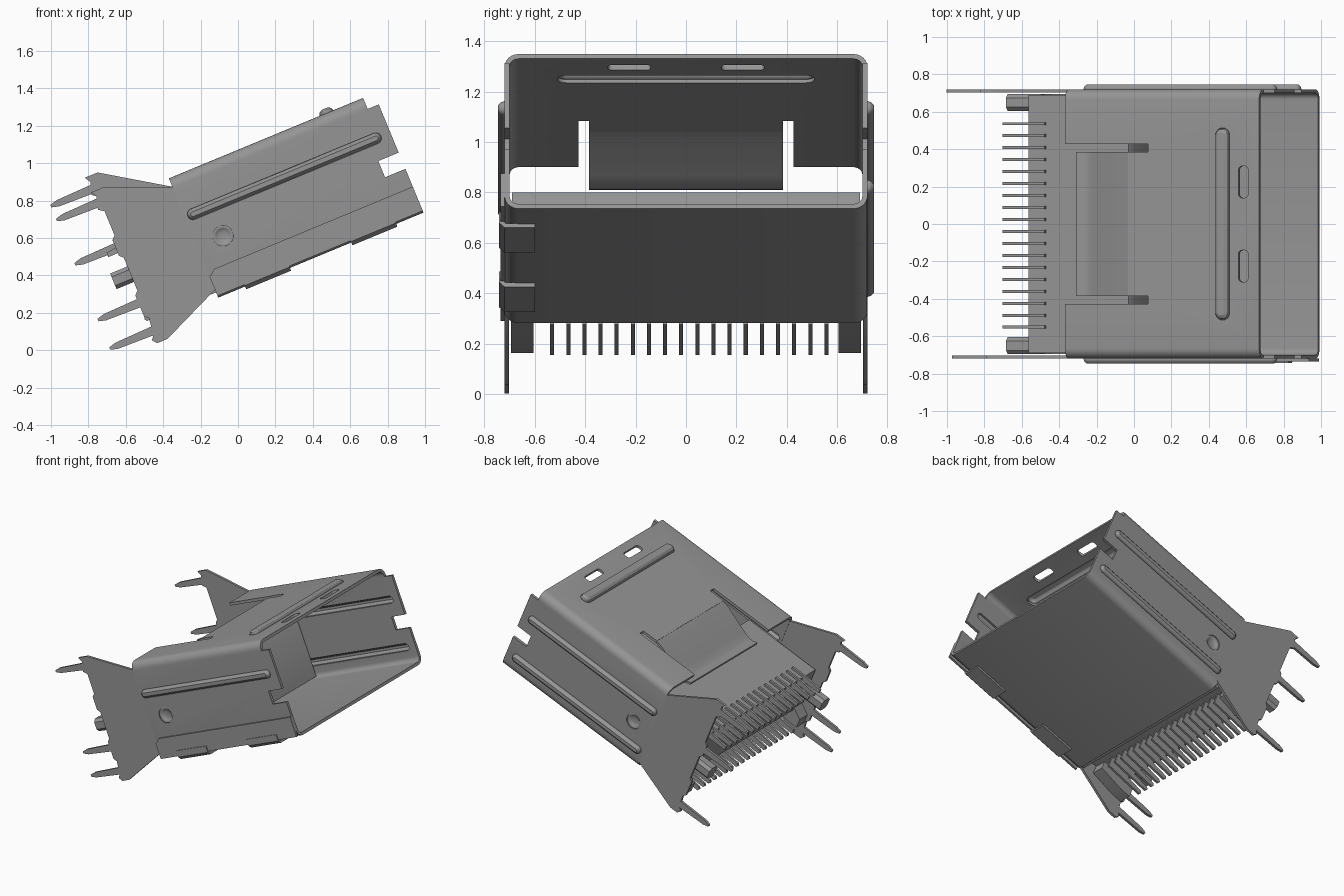
import bpy, bmesh, math
from mathutils import Matrix, Vector

cube = bpy.data.objects.get("Cube")
if cube:
    bpy.data.objects.remove(cube, do_unlink=True)

# One metal grey for everything
grey = bpy.data.materials.new("metal_grey")
grey.use_nodes = True
COLOUR = (0.3, 0.3, 0.3, 1)
grey.diffuse_color = COLOUR
grey.node_tree.nodes["Principled BSDF"].inputs["Base Color"].default_value = COLOUR

# Parts are built level (x along the shell), then tilted together
TILT = Matrix.Rotation(math.radians(-22.5), 4, 'Y')
PLACE = {'x': lambda a, b, t: Vector((t, a, b)),
         'y': lambda a, b, t: Vector((a, t, b)),
         'z': lambda a, b, t: Vector((a, b, t))}
parts = []


def finish(name, bm):
    bmesh.ops.recalc_face_normals(bm, faces=bm.faces)
    mesh = bpy.data.meshes.new(name)
    bm.to_mesh(mesh)
    bm.free()
    mesh.materials.append(grey)
    ob = bpy.data.objects.new(name, mesh)
    bpy.context.collection.objects.link(ob)
    parts.append(ob)
    return ob


def add_prism(bm, pts, axis, lo, hi):
    rings = [[bm.verts.new(PLACE[axis](a, b, t)) for a, b in pts] for t in (lo, hi)]
    bm.faces.new(rings[0])
    bm.faces.new(rings[1][::-1])
    for i in range(len(pts)):
        j = (i + 1) % len(pts)
        bm.faces.new((rings[0][i], rings[0][j], rings[1][j], rings[1][i]))


def prism(name, pts, axis, lo, hi):
    bm = bmesh.new()
    add_prism(bm, pts, axis, lo, hi)
    return finish(name, bm)


def box(name, x, y, z):
    return prism(name, [(x[0], z[0]), (x[1], z[0]), (x[1], z[1]), (x[0], z[1])], 'y', *y)


def round_rect(a0, a1, b0, b1, r, steps=6):
    pts = []
    corners = ((a1 - r, b1 - r), (a0 + r, b1 - r), (a0 + r, b0 + r), (a1 - r, b0 + r))
    for k, (ca, cb) in enumerate(corners):
        for s in range(steps + 1):
            t = math.pi / 2 * (k + s / steps)
            pts.append((ca + r * math.cos(t), cb + r * math.sin(t)))
    return pts


def cut(target, cutters):
    for c in cutters:
        mod = target.modifiers.new("cut", 'BOOLEAN')
        mod.operation = 'DIFFERENCE'
        mod.solver = 'EXACT'
        mod.object = c
    dg = bpy.context.evaluated_depsgraph_get()
    mesh = bpy.data.meshes.new_from_object(target.evaluated_get(dg))
    target.modifiers.clear()
    target.data = mesh
    for c in cutters:
        parts.remove(c)
        bpy.data.objects.remove(c, do_unlink=True)


def pressed_bump(name, rect, r, axis, base, height):
    """Hollow pressed bump; returns the cutter for the wall behind it."""
    a0, a1, b0, b1 = rect
    bm = bmesh.new()
    rings = []
    for inset, h in ((0, 0), (0.25, 0.7), (0.6, 1)):
        d = r * inset
        pts = round_rect(a0 + d, a1 - d, b0 + d, b1 - d, (r - d) * 0.98)
        rings.append([bm.verts.new(PLACE[axis](a, b, base + h * height)) for a, b in pts])
    n = len(rings[0])
    for lower, upper in zip(rings, rings[1:]):
        for i in range(n):
            j = (i + 1) % n
            bm.faces.new((lower[i], lower[j], upper[j], upper[i]))
    bm.faces.new(rings[-1])
    ob = finish(name, bm)
    solid = ob.modifiers.new("sheet", 'SOLIDIFY')
    solid.thickness = 0.012
    solid.offset = 0
    return prism("cutter", round_rect(*rect, r * 0.98), axis, base - 0.06, base + 0.06)


# Shell tube with rounded corners
shell = prism("shell", round_rect(-0.72, 0.72, 0.3, 0.99, 0.055), 'x', 0.01, 1.198)
cutters = [prism("cutter", round_rect(-0.7, 0.7, 0.32, 0.97, 0.035), 'x', -0.2, 1.4),
           box("cutter", (1.134, 1.4), (-1, 1), (0.926, 1.2)),
           box("cutter", (1.08, 1.4), (-1, 1), (0.553, 0.647)),
           box("cutter", (-0.2, 0.374), (-0.4, 0.4), (0.9, 1.1))]
for s in (-1, 1):
    y0, y1 = sorted((s * 0.385, s * 0.427))
    cutters.append(box("cutter", (-0.2, 0.49), (y0, y1), (0.9, 1.1)))
    y0, y1 = sorted((s * 0.14, s * 0.31))
    cutters.append(prism("cutter", round_rect(1.015, 1.07, y0, y1, 0.02), 'z', 0.9, 1.1))

# Pressed ribs and dimples
for side, s in (("right", -1), ("left", 1)):
    cutters.append(pressed_bump(side + "_upper_rib", (0.01 + 0.02, 1.14, 0.738, 0.79),
                                0.026, 'y', s * 0.714, s * 0.026))
    cutters.append(pressed_bump(side + "_dimple", (0.105, 0.215, 0.54, 0.65),
                                0.055, 'y', s * 0.714, -s * 0.02))
cutters.append(pressed_bump("left_lower_rib", (0.03, 1.14, 0.4, 0.452), 0.026, 'y', 0.714, 0.026))
cutters.append(pressed_bump("top_rib", (0.885, 0.96, -0.51, 0.51), 0.036, 'z', 0.984, 0.026))
cut(shell, cutters)

# Overlapping seam flange and its folded tabs
flange_pts = [(0.01, 0.31), (1.198, 0.31), (1.198, 0.45), (0.05, 0.45), (0.01, 0.42)]
prism("seam_flange", flange_pts, 'y', -0.735, -0.72)
for i, x in enumerate(((0.165, 0.425), (0.78, 1.04))):
    fold = [(-0.6, 0.302), (-0.6, 0.284), (-0.72, 0.284), (-0.742, 0.305), (-0.742, 0.35),
            (-0.73, 0.35), (-0.73, 0.315), (-0.715, 0.302)]
    prism("folded_tab_%d" % (i + 1), fold, 'x', *x)

# Spring tongue dipping into the shell
path = [(0.38, 0.99), (0.32, 0.972), (0.15, 0.892), (0.1, 0.87), (0.07, 0.868), (0.03, 0.882)]
prism("spring_tongue", path + [(x, z - 0.018) for x, z in path[::-1]], 'y', -0.384, 0.384)

# Rear side plates with solder prongs
for side, s, top, prongs in (("right", -1, 1.08, (1.014, 0.435, 0.27)),
                             ("left", 1, 1.165, (1.094, 0.758, 0.27))):
    outline = [(0.02, 0.35), (-0.325, 0.2), (-0.385, 0.2), (-0.405, 0.225), (-0.385, 0.25),
               (-0.375, 0.34), (-0.395, 0.36), (-0.395, 0.48), (-0.375, 0.5), (-0.375, 0.69),
               (-0.395, 0.71), (-0.395, 0.8), (-0.375, 0.82), (-0.375, top - 0.12),
               (-0.405, top - 0.1), (-0.385, top - 0.03), (-0.405, top),
               (-0.33, top), (0.02, 0.935)]
    y0, y1 = sorted((s * 0.702, s * 0.72))
    prism(side + "_rear_plate", outline, 'y', y0, y1)
    bm = bmesh.new()
    for w in prongs:
        add_prism(bm, [(-0.38, w - 0.024), (-0.59, w - 0.018), (-0.63, w - 0.007),
                       (-0.63, w + 0.007), (-0.59, w + 0.018), (-0.38, w + 0.024)], 'y', y0, y1)
    finish(side + "_prongs", bm)
    # Locating peg and lower foot of the housing
    y0, y1 = sorted((s * 0.605, s * 0.695))
    peg = prism(side + "_peg", [(y0, 0.57), (y0 + 0.02, 0.55), (y1 - 0.02, 0.55), (y1, 0.57),
                                (y1, 0.62), (y1 - 0.02, 0.64), (y0 + 0.02, 0.64), (y0, 0.62)],
                'x', -0.475, -0.28)
    prism(side + "_foot", [(-0.1, 0.46), (-0.1, 0.36), (-0.29, 0.33), (-0.37, 0.33),
                           (-0.37, 0.4), (-0.29, 0.46)], 'y', y0, y1)

# Inner housing
prism("housing", [(-0.3, 0.43), (-0.06, 0.42), (-0.02, 0.33), (0.3, 0.33), (0.3, 0.71),
                  (0.28, 0.75), (-0.3, 0.75)], 'y', -0.69, 0.69)

# Two rows of contact pins
upper = [(-0.2, 0.765), (-0.33, 0.765), (-0.45, 0.75), (-0.45, 0.725), (-0.33, 0.725), (-0.2, 0.725)]
lower = [(-0.1, 0.44), (-0.1, 0.34), (-0.39, 0.33), (-0.4, 0.345), (-0.39, 0.36),
         (-0.27, 0.375), (-0.25, 0.44)]
for name, pts, centre in (("upper_pins", upper, -0.008), ("lower_pins", lower, 0.013)):
    bm = bmesh.new()
    for i in range(18):
        y = centre + (i - 8.5) * 0.064
        add_prism(bm, pts, 'y', y - 0.008, y + 0.008)
    finish(name, bm)

# Tilt everything and shade curved areas smooth
bpy.ops.object.select_all(action='DESELECT')
for ob in parts:
    ob.data.transform(TILT)
    ob.select_set(True)
bpy.context.view_layer.objects.active = shell
bpy.ops.object.shade_smooth_by_angle(angle=math.radians(30))
